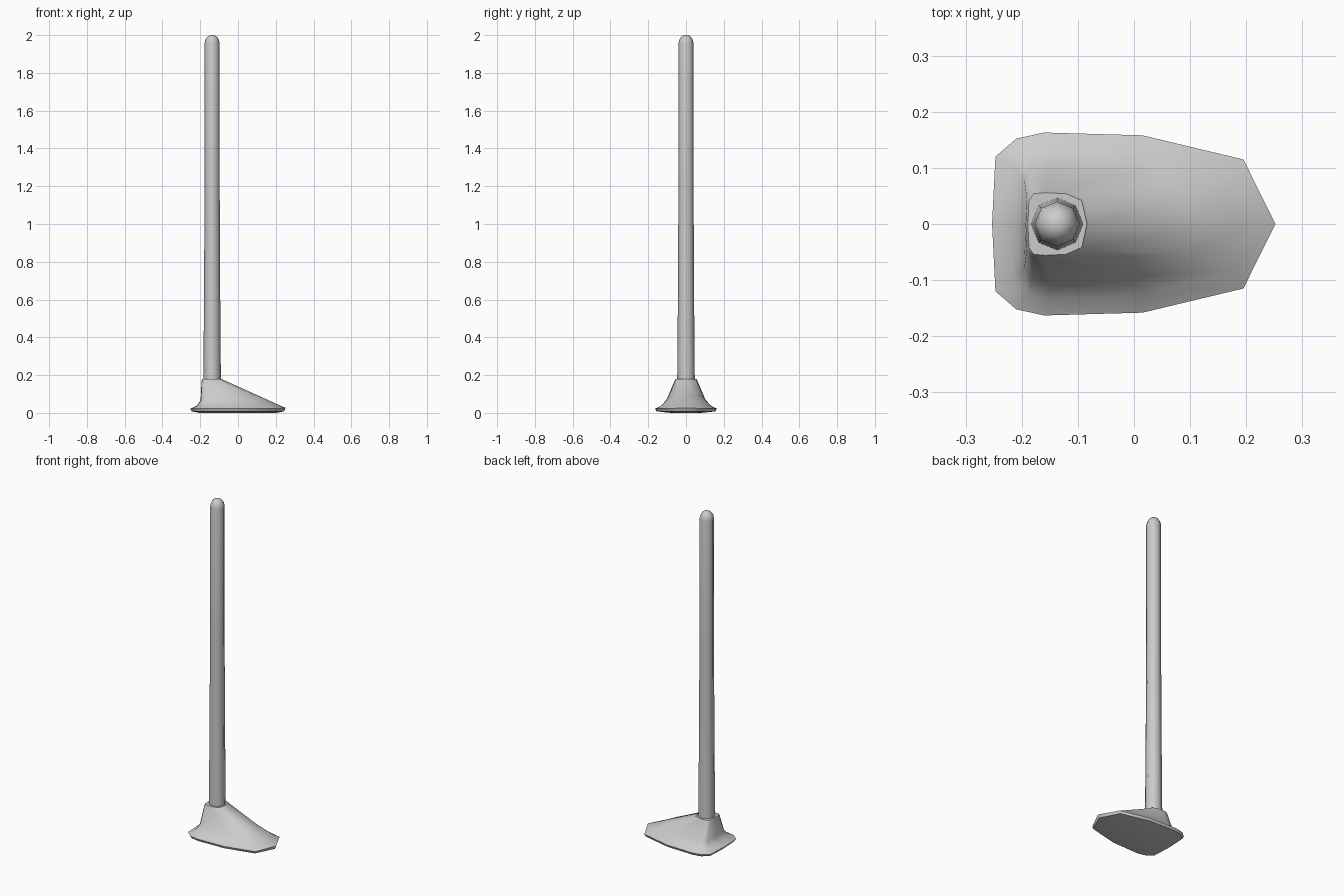
import bpy, bmesh
from math import sin, cos, pi, radians

if "Cube" in bpy.data.objects:
    bpy.data.objects.remove(bpy.data.objects["Cube"])


def mirror_ring(half):
    """Complete a half outline (first and last points on y = 0) into a closed ring."""
    return half + [(x, -y, z) for x, y, z in reversed(half[1:-1])]


def loft(name, rings, angle):
    """Skin equal-length rings from bottom to top and cap both ends."""
    bm = bmesh.new()
    loops = [[bm.verts.new(p) for p in ring] for ring in rings]
    n = len(loops[0])
    for a, b in zip(loops, loops[1:]):
        for i in range(n):
            j = (i + 1) % n
            bm.faces.new((a[i], a[j], b[j], b[i]))
    bm.faces.new(loops[0])
    bm.faces.new(loops[-1])
    bmesh.ops.recalc_face_normals(bm, faces=bm.faces)
    mesh = bpy.data.meshes.new(name)
    bm.to_mesh(mesh)
    bm.free()
    obj = bpy.data.objects.new(name, mesh)
    bpy.context.collection.objects.link(obj)
    bpy.ops.object.select_all(action='DESELECT')
    obj.select_set(True)
    bpy.context.view_layer.objects.active = obj
    bpy.ops.object.shade_smooth_by_angle(angle=radians(angle))
    return obj


# Flared foot: rear wall is steep, front slopes down to a pointed tip
outline = [(-.253, 0), (-.247, .12), (-.21, .152), (-.16, .163),
           (.015, .158), (.195, .115), (.252, 0)]
under = [(x * .97, y * .96, .008) for x, y in outline]
under_mid = [(x * .8, y * .5, 0) for x, y in outline]
rim = [(x, y, .022 if x < .2 else .027) for x, y in outline]
flare = [(-.218, 0, .038), (-.214, .1, .038), (-.188, .125, .038), (-.15, .132, .038),
         (.015, .126, .042), (.175, .085, .042), (.215, 0, .0425)]
wall = [(-.198, 0, .068), (-.196, .08, .068), (-.182, .098, .068), (-.15, .103, .07),
        (0, .093, .08), (.09, .055, .09), (.12, 0, .086)]
shoulder = [(-.193, 0, .17), (-.191, .045, .17), (-.182, .058, .17), (-.16, .06, .17),
            (-.12, .058, .17), (-.09, .045, .174), (-.08, 0, .176)]
crown = [(-.137 + (x + .137) * .93, y * .93, .18) for x, y, z in shoulder]
loft("foot", [mirror_ring(h) for h in
              (under_mid, under, rim, flare, wall, shoulder, crown)], 50)

# Tapered eight-sided mast with a rounded tip
profile = [(.047, .165), (.046, .22), (.043, .6), (.040, 1.2), (.040, 1.955),
           (.036, 1.975), (.026, 1.991), (.012, 2.0)]
loft("mast", [[(-.137 + r * cos(i * pi / 4), r * sin(i * pi / 4), z) for i in range(8)]
              for r, z in profile], 50)
